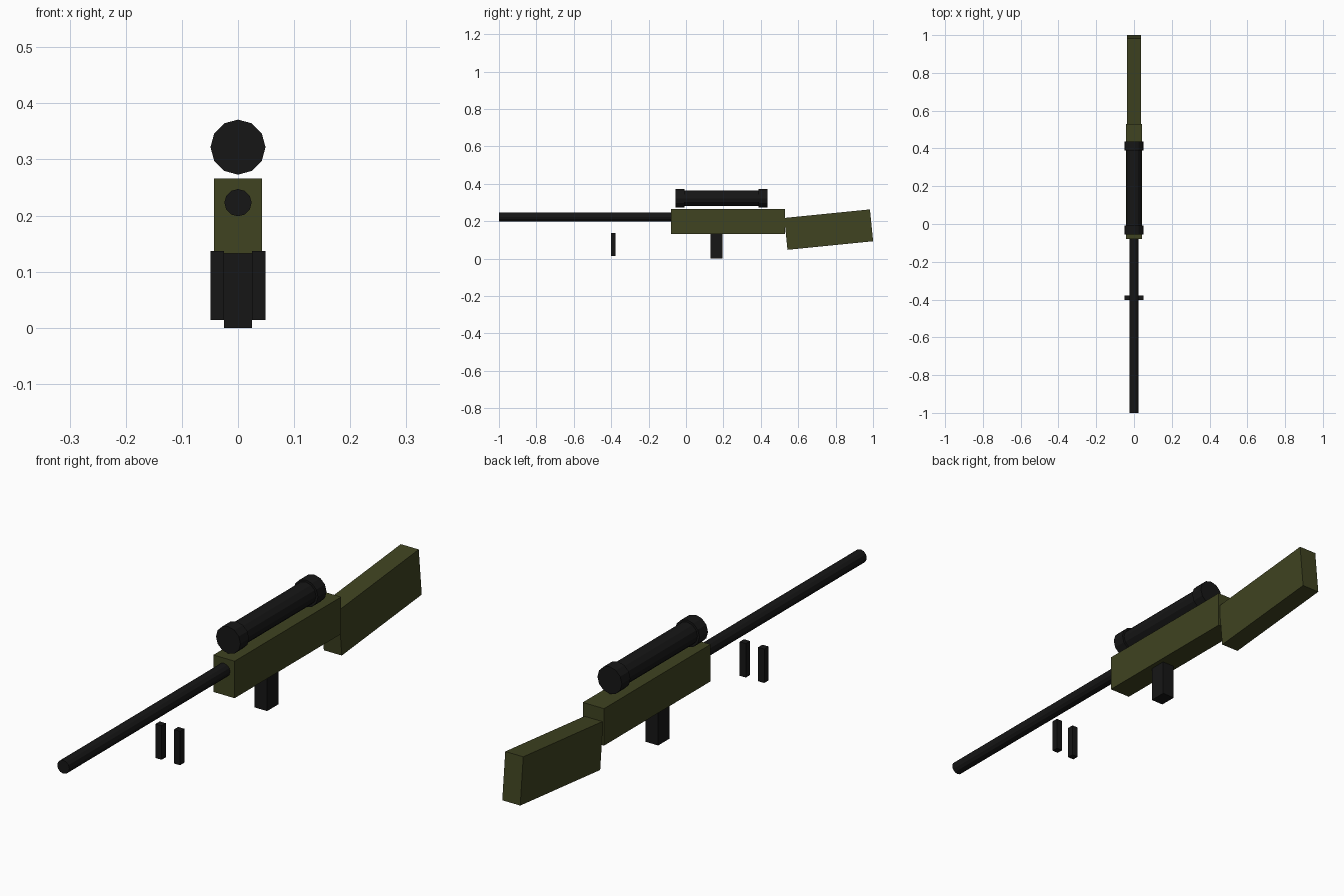
import bpy
import math

if "Cube" in bpy.data.objects:
    bpy.data.objects.remove(bpy.data.objects["Cube"])


def material(name, color):
    mat = bpy.data.materials.new(name)
    mat.diffuse_color = (*color, 1)
    mat.use_nodes = True
    mat.node_tree.nodes["Principled BSDF"].inputs["Base Color"].default_value = mat.diffuse_color
    return mat


OLIVE = material("olive", (0.05, 0.056, 0.015))
BLACK = material("black", (0.008, 0.008, 0.008))


def box(name, center, size, mat, tilt=0.0):
    bpy.ops.mesh.primitive_cube_add(size=1, location=center, rotation=(tilt, 0, 0))
    ob = bpy.context.object
    ob.name = name
    ob.scale = size
    ob.data.materials.append(mat)
    return ob


def tube(name, y0, y1, z, radius):
    # 12-sided cylinder lying along y
    bpy.ops.mesh.primitive_cylinder_add(
        vertices=12, radius=radius, depth=y1 - y0,
        location=(0, (y0 + y1) / 2, z), rotation=(math.pi / 2, 0, 0))
    ob = bpy.context.object
    ob.name = name
    ob.data.materials.append(BLACK)
    return ob


# Receiver and tilted shoulder stock
box("receiver", (0, 0.225, 0.199), (0.085, 0.61, 0.134), OLIVE)
box("stock", (0, 0.763, 0.155), (0.072, 0.46, 0.171), OLIVE, tilt=0.1)

# Barrel
tube("barrel", -1.0, -0.07, 0.223, 0.0243)

# Scope body with wider end rings
SCOPE_Z = 0.322
tube("scope_tube", -0.03, 0.41, SCOPE_Z, 0.041)
tube("scope_front_ring", -0.056, -0.007, SCOPE_Z, 0.049)
tube("scope_rear_ring", 0.388, 0.437, SCOPE_Z, 0.049)

# Magazine under the receiver
box("magazine", (0, 0.163, 0.068), (0.05, 0.064, 0.136), BLACK)

# Pair of support legs
for side, sx in (("left", 1), ("right", -1)):
    box(f"support_leg_{side}", (sx * 0.037, -0.39, 0.0755),
        (0.0245, 0.0245, 0.123), BLACK)
